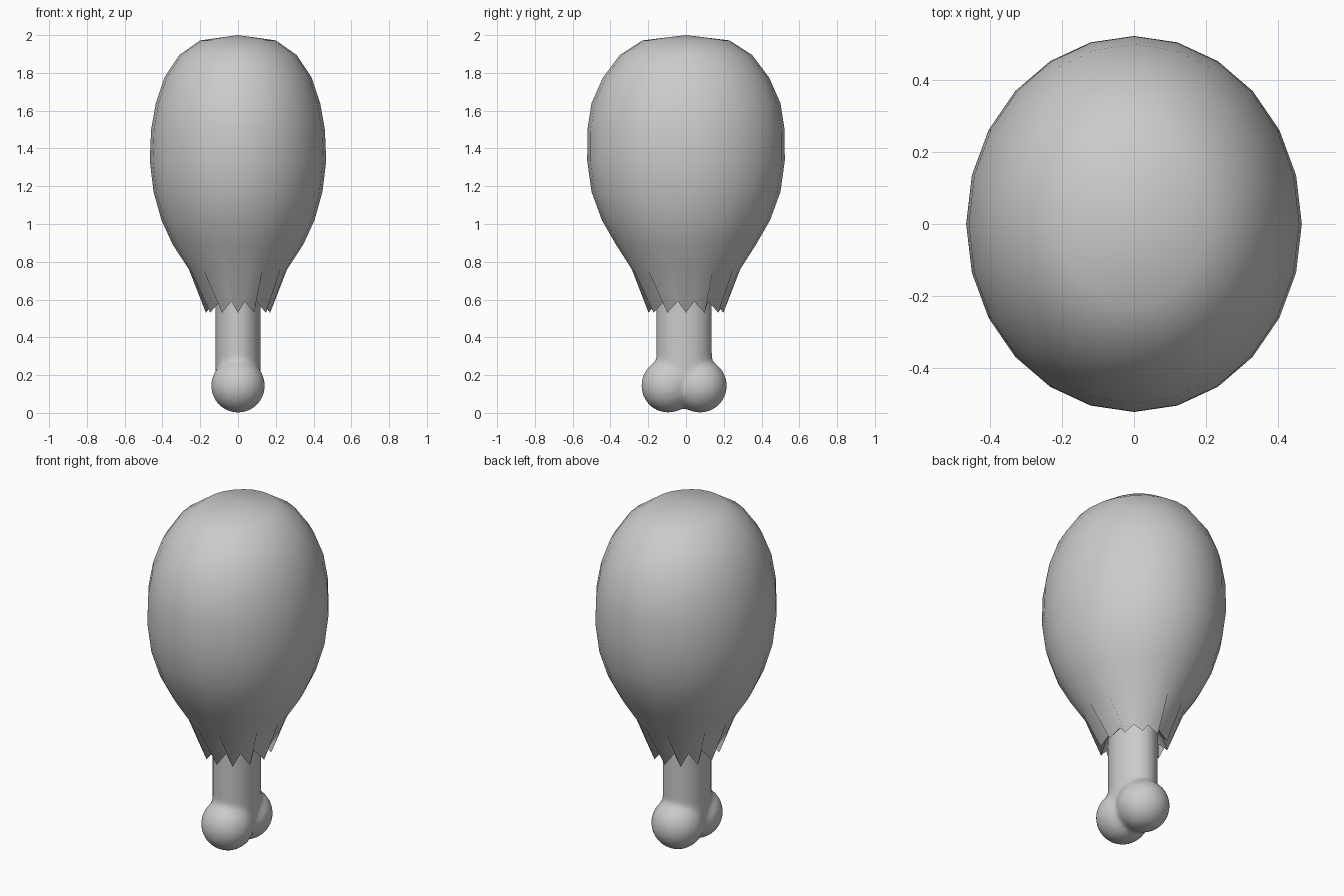
import bpy, bmesh
from math import sin, cos, pi

if "Cube" in bpy.data.objects:
    bpy.data.objects.remove(bpy.data.objects["Cube"])

N = 24


def finish(name, bm):
    bmesh.ops.recalc_face_normals(bm, faces=bm.faces)
    for f in bm.faces:
        f.smooth = True
    mesh = bpy.data.meshes.new(name)
    bm.to_mesh(mesh)
    bm.free()
    obj = bpy.data.objects.new(name, mesh)
    bpy.context.collection.objects.link(obj)
    return obj


# Meat: oval lathe (z, half width x, half depth y), top to bottom
profile = [(1.972, 0.20, 0.23), (1.895, 0.31, 0.35), (1.775, 0.39, 0.44),
           (1.64, 0.435, 0.50), (1.50, 0.46, 0.522), (1.335, 0.467, 0.523),
           (1.17, 0.447, 0.50), (1.02, 0.405, 0.445), (0.89, 0.345, 0.37),
           (0.76, 0.26, 0.287)]
bm = bmesh.new()
rings = []
for z, rx, ry in profile:
    rings.append([bm.verts.new((rx * cos(2 * pi * i / N), ry * sin(2 * pi * i / N), z))
                  for i in range(N)])


# Ragged fluted hem: alternating flared tips and tucked notches
def hem(tip, notch):
    ring = []
    for i in range(N):
        z, rx, ry = tip if i % 2 == 0 else notch
        a = 2 * pi * i / N
        ring.append(bm.verts.new((rx * cos(a), ry * sin(a), z)))
    rings.append(ring)


hem((0.53, 0.17, 0.198), (0.59, 0.138, 0.165))
hem((0.625, 0.10, 0.125), (0.625, 0.10, 0.125))
for a, b in zip(rings, rings[1:]):
    for i in range(N):
        j = (i + 1) % N
        bm.faces.new((a[i], a[j], b[j], b[i]))
top = bm.verts.new((0, 0, 2.0))
for i in range(N):
    bm.faces.new((top, rings[0][i], rings[0][(i + 1) % N]))
meat = finish("meat", bm)
# Keep the hem edge crisp
for e in meat.data.edges:
    if all(meat.data.vertices[v].co.z < 0.6 for v in e.vertices):
        e.use_edge_sharp = True

# Bone: oval shaft and two knobs, fused and softened
bm = bmesh.new()
ret = bmesh.ops.create_cone(bm, cap_ends=True, segments=32, radius1=0.12, radius2=0.12, depth=0.7)
for v in ret["verts"]:
    v.co.y = v.co.y * 1.23 - 0.01
    v.co.z += 0.52
for y in (-0.094, 0.074):
    ret = bmesh.ops.create_uvsphere(bm, u_segments=32, v_segments=20, radius=0.143)
    for v in ret["verts"]:
        v.co.y += y
        v.co.z += 0.144
bone = finish("bone", bm)
remesh = bone.modifiers.new("fuse", "REMESH")
remesh.mode = "VOXEL"
remesh.voxel_size = 0.015
remesh.use_smooth_shade = True
smooth = bone.modifiers.new("soften", "SMOOTH")
smooth.factor = 0.5
smooth.iterations = 6
